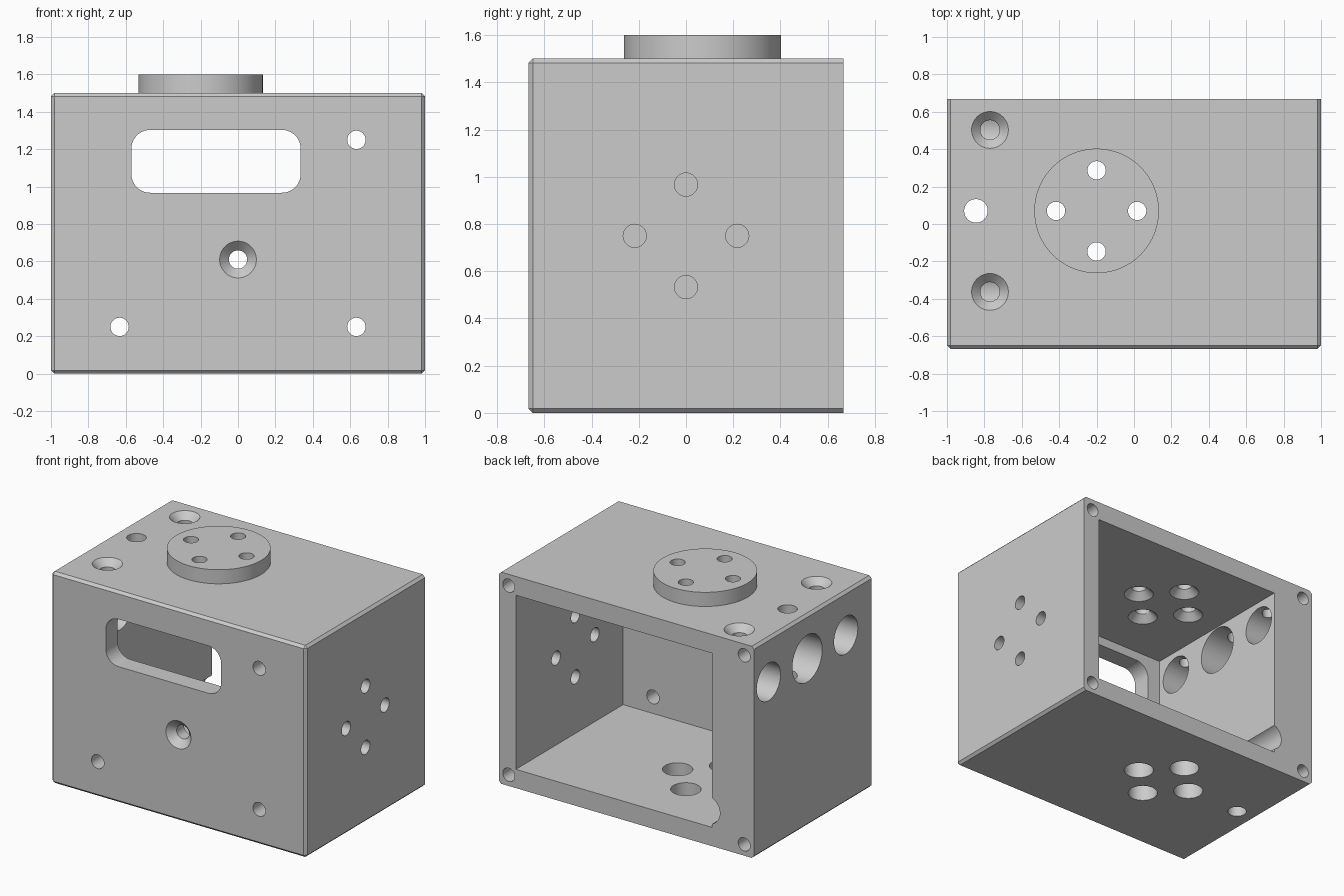
import bpy, bmesh
from mathutils import Vector, Matrix

cube = bpy.data.objects.get("Cube")
if cube:
    bpy.data.objects.remove(cube, do_unlink=True)

W, D, H = 1.0, 0.667, 1.5        # half width, half depth, height
WALL = 0.133
IN_FRONT = -D + WALL             # inner face of the front wall
CEILING = H - WALL
HUB = Vector((-0.2, 0.07, 0))    # centre of the round boss
PITCH = 0.217                    # bolt circle radius
SCREW, HEAD = 0.049, 0.098       # hole radii
CROSS = [(1, 0), (-1, 0), (0, 1), (0, -1)]

grey = bpy.data.materials.new("plain grey")
grey.use_nodes = True
colour = (0.6, 0.6, 0.6, 1)
grey.diffuse_color = colour
grey.node_tree.nodes["Principled BSDF"].inputs["Base Color"].default_value = colour


def to_object(name, bm):
    bmesh.ops.recalc_face_normals(bm, faces=bm.faces)
    mesh = bpy.data.meshes.new(name)
    bm.to_mesh(mesh)
    bm.free()
    mesh.materials.append(grey)
    obj = bpy.data.objects.new(name, mesh)
    bpy.context.collection.objects.link(obj)
    return obj


def box(name, low, high, bevel=0, segments=1, keep=None):
    """Box between two corners; edges accepted by keep(a, b) are bevelled."""
    low, high = Vector(low), Vector(high)
    bm = bmesh.new()
    bmesh.ops.create_cube(bm, size=1, matrix=Matrix.Translation((low + high) / 2)
                          @ Matrix.Diagonal((high - low).to_4d()))
    if bevel:
        edges = [e for e in bm.edges if keep(e.verts[0].co, e.verts[1].co)]
        bmesh.ops.bevel(bm, geom=edges, offset=bevel, segments=segments,
                        profile=0.5, affect='EDGES')
    return to_object(name, bm)


def rod(name, start, end, r1, r2=None, sides=48):
    """Cylinder or cone from start to end."""
    start, end = Vector(start), Vector(end)
    axis = end - start
    bm = bmesh.new()
    bmesh.ops.create_cone(bm, cap_ends=True, segments=sides, radius1=r1,
                          radius2=r1 if r2 is None else r2, depth=axis.length,
                          matrix=Matrix.Translation((start + end) / 2)
                          @ axis.to_track_quat('Z', 'Y').to_matrix().to_4x4())
    return to_object(name, bm)


def combine(tool, operation='DIFFERENCE'):
    mod = housing.modifiers.new("combine", 'BOOLEAN')
    mod.operation, mod.solver, mod.object = operation, 'EXACT', tool
    with bpy.context.temp_override(object=housing, active_object=housing):
        bpy.ops.object.modifier_apply(modifier=mod.name)
    bpy.data.objects.remove(tool, do_unlink=True)


def drill(start, end, radius=SCREW):
    combine(rod("drill", start, end, radius))


def countersink(point, inward):
    """Cone narrowing from head to screw size, overshooting the surface."""
    point, inward = Vector(point), Vector(inward)
    combine(rod("countersink", point - inward * 0.02, point + inward * 0.05,
                HEAD + 0.02, SCREW))


# Housing block, chamfered everywhere except round the open back
housing = box("housing", (-W, -D, 0), (W, D, H), 0.018, 1,
              lambda a, b: min(a.y, b.y) < 0)
bpy.context.view_layer.objects.active = housing

# Round boss on top
combine(rod("boss", HUB + Vector((0, 0, H - 0.05)), HUB + Vector((0, 0, H + 0.1)),
            0.333, sides=96), 'UNION')

# Main cavity, open at the back, with a thick wall on one side
combine(box("cavity", (-0.672, IN_FRONT, WALL), (W - WALL, D + 0.2, CEILING)))

# Rounded window in the front wall
combine(box("window", (-0.57, -D - 0.1, 0.967), (0.335, IN_FRONT + 0.1, 1.303), 0.1, 10,
            lambda a, b: abs(a.y - b.y) > 0.1))

# Front wall screw holes, the middle one countersunk
for x, z in [(-0.633, 0.25), (0.633, 0.25), (0.633, 1.25), (0, 0.61)]:
    drill((x, -D - 0.1, z), (x, IN_FRONT + 0.1, z))
countersink((0, -D, 0.61), (0, 1, 0))

# Screwdriver clearance that bites into the thick wall
drill((-0.633, IN_FRONT - 0.001, 0.25), (-0.633, D + 0.1, 0.25), 0.1)

# Blind holes in the corners of the back rim
for x in (-0.923, 0.923):
    for z in (0.08, H - 0.08):
        drill((x, 0.3, z), (x, D + 0.1, z), 0.047)

for u, v in CROSS:
    # Bolt circle through the side wall
    y, z = u * PITCH, 0.75 + v * PITCH
    drill((W - WALL - 0.1, y, z), (W + 0.1, y, z))
    # Boss bolts, countersunk in the ceiling, with access holes in the floor
    x, y = HUB.x + u * PITCH, HUB.y + v * PITCH
    drill((x, y, CEILING - 0.1), (x, y, H + 0.2))
    countersink((x, y, CEILING), (0, 0, 1))
    drill((x, y, -0.1), (x, y, WALL + 0.1), HEAD)

# Large bores across the thick wall
BORE_Z = 1.19
for y, radius in [(0.503, 0.133), (0.07, 0.167), (-0.363, 0.133)]:
    drill((-W - 0.1, y, BORE_Z), (-0.6, y, BORE_Z), radius)

# Clamping holes from the top into the outer bores
for y in (0.503, -0.363):
    drill((-0.77, y, BORE_Z), (-0.77, y, H + 0.1), 0.052)
    countersink((-0.77, y, H), (0, 0, -1))

# Vertical passage through the whole thick wall
drill((-0.845, HUB.y, -0.1), (-0.845, HUB.y, H + 0.1), 0.063)

# Smooth round surfaces, keep crisp edges
bpy.ops.object.select_all(action='DESELECT')
housing.select_set(True)
bpy.context.view_layer.objects.active = housing
bpy.ops.object.shade_smooth_by_angle(angle=0.5)
